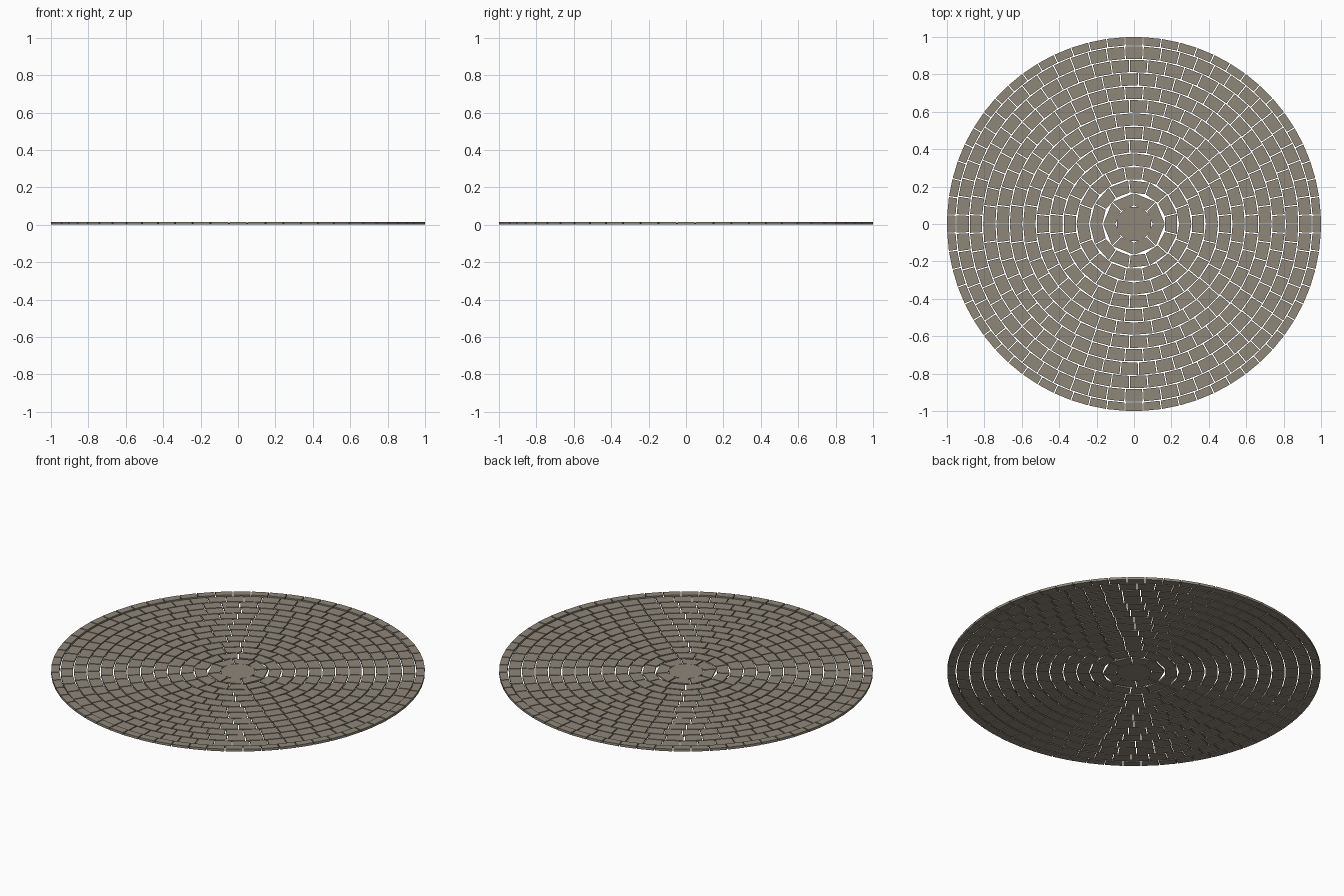
import bpy, bmesh, math

if "Cube" in bpy.data.objects:
    bpy.data.objects.remove(bpy.data.objects["Cube"])

# One warm grey stone colour for the whole circle
stone = bpy.data.materials.new("warm grey stone")
stone.diffuse_color = (0.27, 0.24, 0.19, 1)
stone.use_nodes = True
stone.node_tree.nodes["Principled BSDF"].inputs["Base Color"].default_value = stone.diffuse_color

UNIT = 1 / 42          # centre = 4 units, courses = 3 units, edging = 2 units
GAP = 0.006            # open joint width
BRICK_LEN = 0.0952
PAVER_H = 0.009
EDGE_H = 0.014


def prism(bm, outline, height):
    """Straight block from a flat counter-clockwise outline, standing on z = 0."""
    low = [bm.verts.new((x, y, 0)) for x, y in outline]
    high = [bm.verts.new((x, y, height)) for x, y in outline]
    bm.faces.new(low[::-1])
    bm.faces.new(high)
    n = len(outline)
    for i in range(n):
        j = (i + 1) % n
        bm.faces.new((low[i], low[j], high[j], high[i]))


def finish(bm, name):
    mesh = bpy.data.meshes.new(name)
    bm.to_mesh(mesh)
    bm.free()
    mesh.materials.append(stone)
    bpy.context.collection.objects.link(bpy.data.objects.new(name, mesh))


def polar(r, a):
    return (r * math.cos(a), r * math.sin(a))


def ring(name, r_in, r_out, height, shift):
    """Course of straight-sided tapered blocks with open joints between them."""
    bm = bmesh.new()
    count = int(math.pi * (r_in + r_out) / BRICK_LEN)
    step = 2 * math.pi / count
    for i in range(count):
        a0, a1 = (i + shift) * step, (i + 1 + shift) * step
        di, do = GAP / 2 / r_in, GAP / 2 / r_out
        prism(bm, [polar(r_in, a0 + di), polar(r_out, a0 + do),
                   polar(r_out, a1 - do), polar(r_in, a1 - di)], height)
    finish(bm, name)


# Round centre stone
bm = bmesh.new()
prism(bm, [polar(4 * UNIT - GAP / 2, math.tau * i / 32) for i in range(32)], PAVER_H)
finish(bm, "centre_stone")

# Twelve paving courses, joints staggered by half a block
for k in range(12):
    r = (4 + 3 * k) * UNIT
    ring(f"paving_course_{k + 1}", r + GAP / 2, r + 3 * UNIT - GAP / 2,
         PAVER_H, 0.5 * (k % 2))

# Slightly raised edging course
ring("edging_course", 40 * UNIT + GAP / 2, 1.0, EDGE_H, 0.5)
